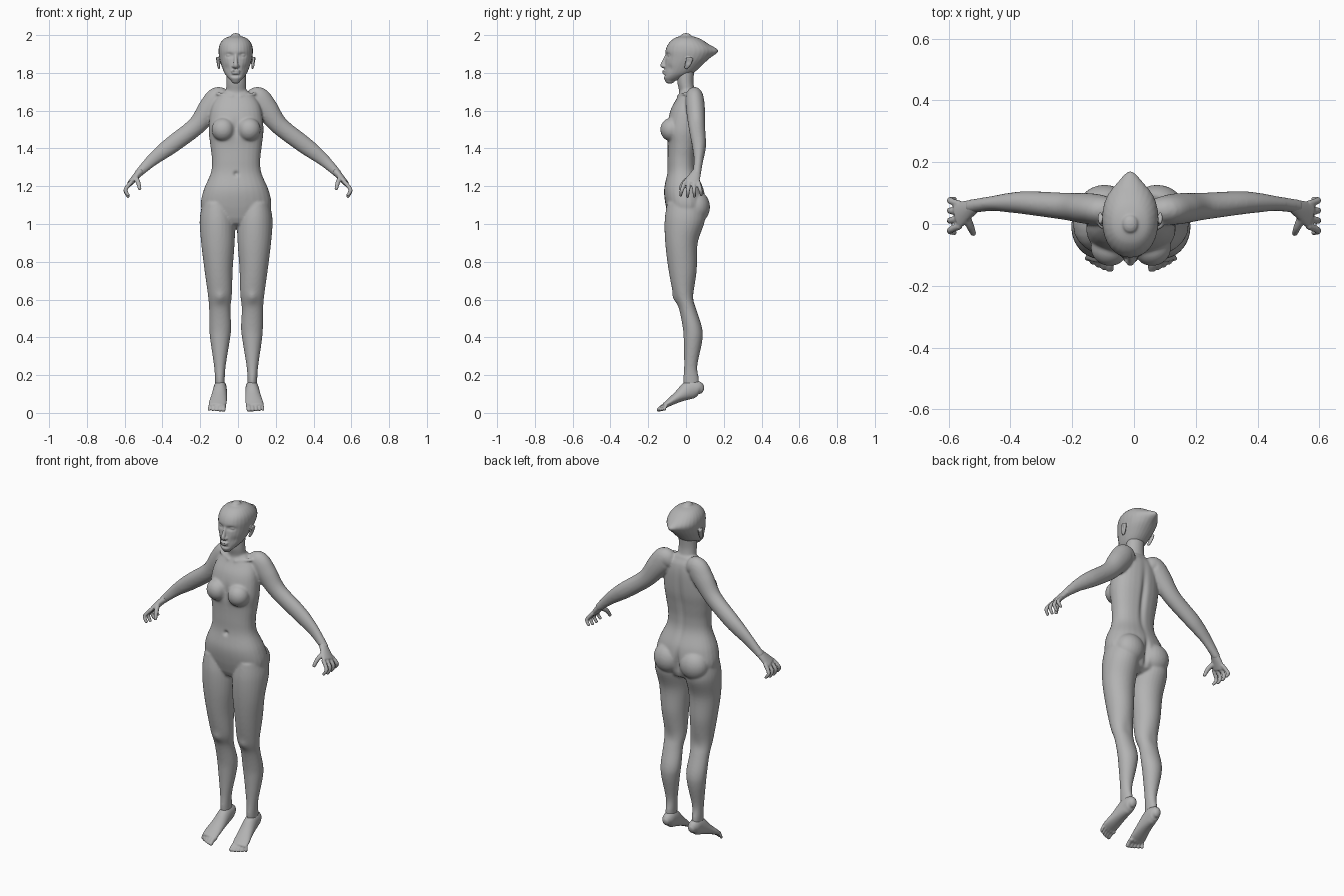
import bpy, bmesh, math
from mathutils import Vector, Matrix

cube = bpy.data.objects.get("Cube")
if cube:
    bpy.data.objects.remove(cube)

GREY = (0.45, 0.45, 0.45, 1)
skin = bpy.data.materials.new("grey skin")
skin.use_nodes = True
skin.diffuse_color = GREY
skin.node_tree.nodes["Principled BSDF"].inputs["Base Color"].default_value = GREY

X, Y, Z = Vector((1, 0, 0)), Vector((0, 1, 0)), Vector((0, 0, 1))
SIDES = 28
STEPS = 6
CENTRE = -0.01


def spline(a, b, c, d, t):
    """Catmull-Rom blend of four section tuples."""
    return [q + 0.5 * t * (r - p + t * (2 * p - 5 * q + 4 * r - s + t * (3 * (q - r) + s - p)))
            for p, q, r, s in zip(a, b, c, d)]


def tube(bm, sections, ref=Y, axis=None, power=1.0):
    """Loft ellipses (x, y, z, half width along ref, other half width)."""
    last = len(sections) - 1
    dense = []
    for i in range(last):
        quad = [sections[min(max(j, 0), last)] for j in range(i - 1, i + 3)]
        dense += [spline(*quad, k / STEPS) for k in range(STEPS)]
    dense.append(sections[last])
    points = [Vector(s[:3]) for s in dense]
    n = len(points)
    tangents = [axis or (points[min(i + 1, n - 1)] - points[max(i - 1, 0)]).normalized()
                for i in range(n)]
    rows = [(points[i], tangents[i], dense[i][3], dense[i][4]) for i in range(n)]

    # Rounded ends
    def tip(row, sign):
        p, t, a, b = row
        r = sign * min(a, b) * 0.6
        return [(p + t * r * h, t, a * w, b * w) for h, w in ((0.5, 0.85), (0.85, 0.5), (1, 0.1))]
    rows = tip(rows[0], -1)[::-1] + rows + tip(rows[-1], 1)

    rings = []
    for p, t, a, b in rows:
        u = (ref - t * ref.dot(t)).normalized()
        v = t.cross(u)
        ring = []
        for k in range(SIDES):
            angle = 2 * math.pi * k / SIDES
            c, s = math.cos(angle), math.sin(angle)
            c = math.copysign(abs(c) ** power, c)
            s = math.copysign(abs(s) ** power, s)
            ring.append(bm.verts.new(p + u * a * c + v * b * s))
        rings.append(ring)
    for lo, hi in zip(rings, rings[1:]):
        for k in range(SIDES):
            j = (k + 1) % SIDES
            bm.faces.new((lo[k], lo[j], hi[j], hi[k]))
    bm.faces.new(rings[0][::-1])
    bm.faces.new(rings[-1])


def stack(bm, slices, side=1, power=1.0):
    """Loft level slices (z, x min, x max, y front, y back)."""
    tube(bm, [(side * (l + r) / 2, (f + b) / 2, z, (r - l) / 2, (b - f) / 2)
              for z, l, r, f, b in slices], X, Z, power)


def blob(bm, centre, radii):
    m = Matrix.Translation(centre) @ Matrix.Diagonal((*radii, 1))
    bmesh.ops.create_uvsphere(bm, u_segments=24, v_segments=16, radius=1, matrix=m)


def finish(name, bm, voxel, smooth, shift=CENTRE, pushes=()):
    """Fuse the overlapping pieces into one skin, then press in small details."""
    mesh = bpy.data.meshes.new(name)
    bm.to_mesh(mesh)
    bm.free()
    obj = bpy.data.objects.new(name, mesh)
    bpy.context.collection.objects.link(obj)
    fuse = obj.modifiers.new("fuse", 'REMESH')
    fuse.mode = 'VOXEL'
    fuse.voxel_size = voxel
    soft = obj.modifiers.new("soften", 'SMOOTH')
    soft.factor = 0.5
    soft.iterations = smooth
    graph = bpy.context.evaluated_depsgraph_get()
    fused = bpy.data.meshes.new_from_object(obj.evaluated_get(graph))
    obj.modifiers.clear()
    obj.data = fused
    fused.name = name
    for centre, radii, move in pushes:
        c, move = Vector(centre), Vector(move)
        for v in fused.vertices:
            d = sum(((v.co[i] - c[i]) / radii[i]) ** 2 for i in range(3))
            if d < 9:
                v.co += move * math.exp(-d)
    for v in fused.vertices:
        v.co.x += shift
    fused.materials.clear()
    fused.materials.append(skin)
    fused.shade_smooth()


# Body: torso, neck, legs and arms
body = bmesh.new()
torso = [(1.03, .165, -.09, .09), (1.1, .187, -.108, .105), (1.18, .172, -.116, .095),
         (1.27, .134, -.1, .06), (1.34, .128, -.098, .055), (1.42, .137, -.098, .065),
         (1.5, .145, -.105, .078), (1.6, .135, -.083, .082), (1.66, .11, -.052, .075),
         (1.69, .075, -.038, .06)]
stack(body, [(z, -w, w, f, b) for z, w, f, b in torso], power=0.88)
stack(body, [(1.62, -.07, .07, -.06, .06), (1.69, -.055, .055, -.037, .05),
             (1.75, -.052, .052, -.046, .04), (1.82, -.052, .052, -.05, .045)])
leg = [(1.11, .03, .178, -.1, .09), (1.02, .006, .193, -.113, .1), (.9, .008, .185, -.11, .062),
       (.76, .018, .168, -.093, .057), (.63, .022, .15, -.067, .042),
       (.55, .03, .143, -.037, .055), (.45, .026, .142, -.017, .085),
       (.38, .034, .136, -.012, .086), (.25, .055, .117, -.01, .06),
       (.18, .06, .112, -.014, .068), (.12, .06, .11, -.01, .07)]
arm = [(.07, .042, 1.655, .04, .045), (.105, .045, 1.665, .048, .062),
       (.15, .05, 1.61, .05, .062), (.22, .057, 1.52, .044, .049),
       (.34, .068, 1.427, .038, .046), (.4, .069, 1.382, .032, .041),
       (.46, .066, 1.333, .024, .032), (.53, .057, 1.265, .022, .021)]
for s in (1, -1):
    stack(body, leg, s)
    tube(body, [(s * (x - s * CENTRE), *rest) for x, *rest in arm])
    blob(body, (s * .068, -.078, 1.5), (.062, .058, .062))      # bust
    blob(body, (s * .085, .055, 1.09), (.085, .072, .085))      # buttocks
    tube(body, [(s * .02, -.042, 1.675, .008, .008), (s * .1, -.005, 1.69, .009, .009)])
details = [((0, -.1, 1.265), (.012, .04, .012), (0, .014, 0)),          # navel
           ((0, .08, 1.42), (.016, .05, .16), (0, -.014, 0)),           # spine
           ((0, .12, 1.08), (.014, .06, .07), (0, -.022, 0)),           # cleft
           ((0, -.1, 1.5), (.02, .05, .05), (0, .01, 0))]               # breastbone
for s in (1, -1):
    details.append(((s * .085, -.06, .61), (.025, .04, .03), (0, -.008, 0)))   # knees
    details.append(((s * .09, .04, .6), (.03, .03, .05), (0, -.005, 0)))
finish("body", body, .0065, 5, pushes=details)

# Feet with five toes
for s, label in ((1, "left"), (-1, "right")):
    foot = bmesh.new()
    sole = [(.084, .082, .125, .022, .026), (.084, .062, .13, .032, .04),
            (.085, .02, .122, .036, .05), (.09, -.04, .086, .042, .031),
            (.097, -.09, .054, .047, .019), (.1, -.115, .038, .044, .014)]
    tube(foot, [(s * x, *rest) for x, *rest in sole], X)
    for k in range(5):
        x = .064 + .0185 * k
        r = .0125 - .0012 * k
        end = -.148 + .0045 * k + .001 * k * k
        tube(foot, [(s * x, -.105, .037, r, r), (s * (x + .003), (end - .105) / 2, .031, r, r),
                    (s * (x + .004), end, .014, r, r * .8)], X)
    finish(label + "_foot", foot, .0045, 2)

# Hands with thumb and four curled fingers
for s, label in ((1, "left"), (-1, "right")):
    hand = bmesh.new()
    palm = [(.515, .058, 1.28, .022, .02), (.54, .045, 1.252, .032, .018),
            (.57, .028, 1.217, .043, .015)]
    tube(hand, [(s * x, *rest) for x, *rest in palm])
    thumb = [(.542, .02, 1.245, .014, .014), (.528, -.012, 1.218, .012, .012),
             (.52, -.032, 1.185, .009, .009)]
    tube(hand, [(s * x, *rest) for x, *rest in thumb])
    for k in range(4):
        y = -.007 + .024 * k
        fan = .007 * (k - 1.7)
        drop = .008 * abs(k - 1.4)
        tube(hand, [(s * .565, y, 1.222, .011, .011), (s * .593, y + fan, 1.188, .0105, .0105),
                    (s * .594, y + fan * 1.5, 1.165 + drop / 2, .0095, .0095),
                    (s * .58, y + fan * 1.8, 1.14 + drop, .008, .008)])
    finish(label + "_hand", hand, .0045, 2, shift=0)

# Head with nose, lips and ears
head = bmesh.new()
skull = [(1.757, .024, -.11, -.06), (1.775, .042, -.118, -.01), (1.8, .06, -.114, .04),
         (1.84, .076, -.112, .085), (1.88, .087, -.108, .122), (1.92, .091, -.108, .138),
         (1.955, .083, -.093, .112), (1.982, .06, -.064, .072), (1.995, .026, -.03, .03)]
stack(head, [(z, -w, w, f, b) for z, w, f, b in skull], power=0.93)
tube(head, [(0, -.102, 1.897, .008, .008), (0, -.113, 1.862, .01, .012),
            (0, -.123, 1.84, .013, .013), (0, -.113, 1.831, .014, .008)], X)
blob(head, (0, -.115, 1.809), (.026, .011, .0055))
blob(head, (0, -.114, 1.798), (.022, .011, .006))
face = [((0, .14, 1.915), (.035, .05, .03), (0, .032, 0)),              # pointed back
        ((0, -.115, 1.785), (.03, .02, .008), (0, .005, 0))]            # below lips
for s in (1, -1):
    blob(head, (s * .013, -.113, 1.835), (.008, .012, .007))            # nostrils
    blob(head, (s * .034, -.088, 1.893), (.017, .015, .012))            # eyes
    tube(head, [(s * .088, .0, 1.825, .01, .006), (s * .094, .012, 1.85, .017, .008),
                (s * .098, .02, 1.88, .02, .007)])                      # ears
    face.append(((s * .034, -.1, 1.893), (.02, .03, .011), (0, .012, 0)))
    face.append(((s * .034, -.1, 1.893), (.011, .03, .006), (0, -.006, 0)))
    face.append(((s * .1, .012, 1.86), (.006, .008, .014), (-s * .006, 0, 0)))
    face.append(((s * .05, -.09, 1.825), (.016, .03, .02), (0, .006, 0)))
finish("head", head, .004, 2, shift=CENTRE - .002, pushes=face)
